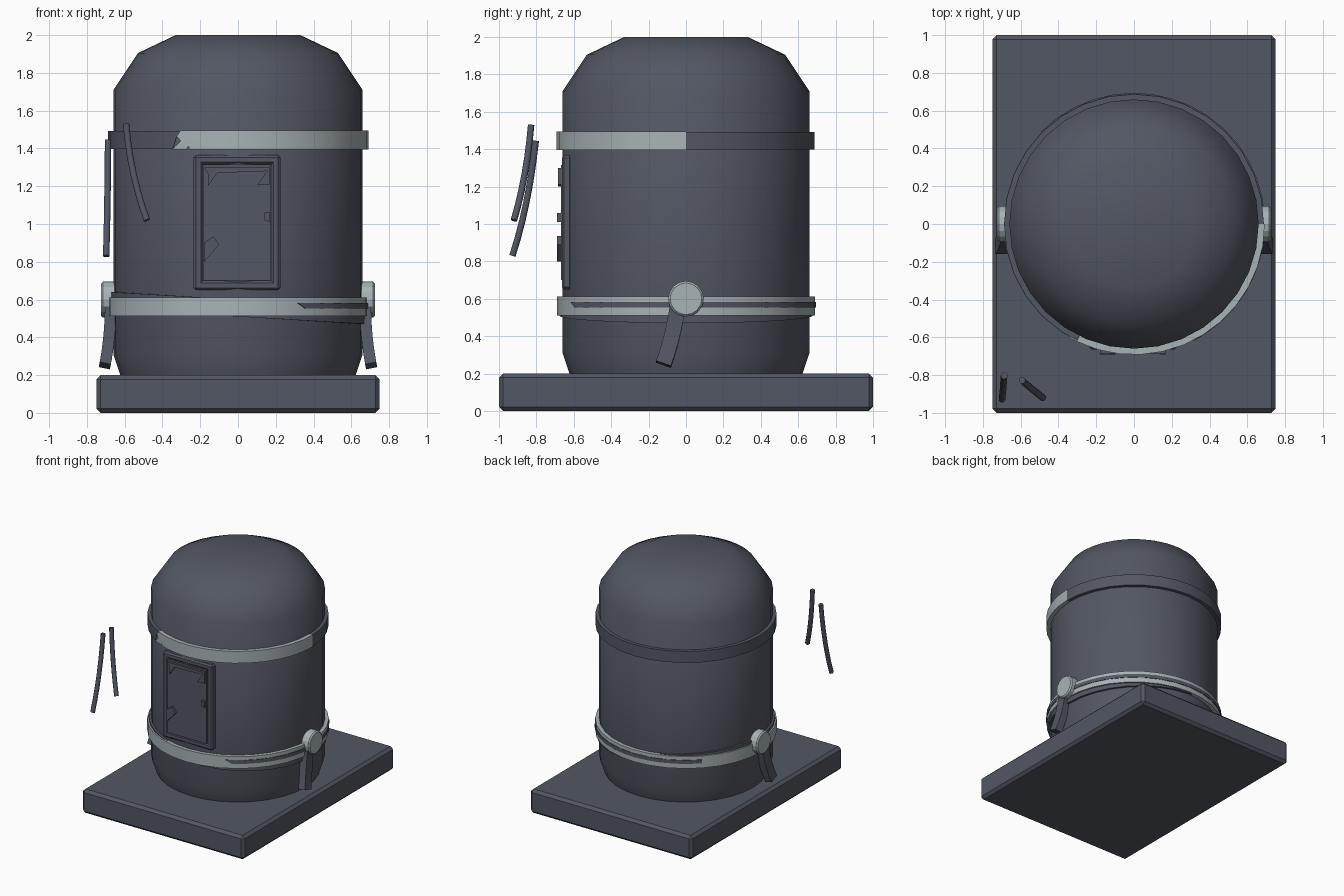
import bpy, bmesh, math
from mathutils import Vector, Matrix

old = bpy.data.objects.get("Cube")
if old:
    bpy.data.objects.remove(old)


def material(name, rgb):
    m = bpy.data.materials.new(name)
    m.use_nodes = True
    m.diffuse_color = (*rgb, 1)
    m.node_tree.nodes["Principled BSDF"].inputs["Base Color"].default_value = (*rgb, 1)
    return m


DARK = material("dark slate metal", (0.085, 0.095, 0.125))
LIGHT = material("pale steel", (0.39, 0.45, 0.47))


def finish(name, bm, mat, smooth=None):
    bmesh.ops.recalc_face_normals(bm, faces=bm.faces)
    me = bpy.data.meshes.new(name)
    bm.to_mesh(me)
    bm.free()
    ob = bpy.data.objects.new(name, me)
    bpy.context.collection.objects.link(ob)
    me.materials.append(mat)
    if smooth:
        bpy.ops.object.select_all(action="DESELECT")
        ob.select_set(True)
        bpy.context.view_layer.objects.active = ob
        bpy.ops.object.shade_smooth_by_angle(angle=math.radians(smooth))
    return ob


def sweep(name, loop, a0, a1, n, mat, torn=None, tilt=0, smooth=30):
    """Turn a closed (radius, z) loop about z from a0 to a1 degrees."""
    full = a1 - a0 >= 360
    bm = bmesh.new()
    rings = []
    for i in range(n if full else n + 1):
        ring = []
        for k, (r, z) in enumerate(loop):
            a = a0 + (a1 - a0) * i / n
            if torn and i == 0:
                a += torn[k]
            a = math.radians(a)
            ring.append(bm.verts.new((r * math.cos(a), r * math.sin(a), z - tilt * math.cos(a))))
        rings.append(ring)
    m = len(loop)
    for i in range(n):
        p, q = rings[i], rings[(i + 1) % len(rings)]
        for k in range(m):
            bm.faces.new((p[k], p[(k + 1) % m], q[(k + 1) % m], q[k]))
    if not full:
        bm.faces.new(rings[0])
        bm.faces.new(rings[-1])
    return finish(name, bm, mat, smooth)


def rect(r0, r1, z0, z1):
    return [(r0, z0), (r1, z0), (r1, z1), (r0, z1)]


def box(name, lo, hi, mat, bevel=0):
    lo, hi = Vector(lo), Vector(hi)
    bm = bmesh.new()
    bmesh.ops.create_cube(bm, size=1, matrix=Matrix.Translation((lo + hi) / 2) @ Matrix.Diagonal((*(hi - lo), 1)))
    if bevel:
        bmesh.ops.bevel(bm, geom=bm.edges[:], offset=bevel, segments=1, affect="EDGES")
    return finish(name, bm, mat)


def plate(name, outline, y0, y1, mat):
    """Extrude an (x, z) outline between two depths."""
    bm = bmesh.new()
    face = bm.faces.new([bm.verts.new((x, y0, z)) for x, z in outline])
    new = bmesh.ops.extrude_face_region(bm, geom=[face])["geom"]
    bmesh.ops.translate(bm, vec=(0, y1 - y0, 0), verts=[v for v in new if isinstance(v, bmesh.types.BMVert)])
    return finish(name, bm, mat)


def bar(name, a, mid, b, hx, hy, sides, mat, smooth=None):
    """Bent bar: a cross-section of given half sizes carried along a curve."""
    a, mid, b = Vector(a), Vector(mid), Vector(b)
    bm = bmesh.new()
    rings = []
    for i in range(7):
        t = i / 6
        c = a * (1 - t) ** 2 + mid * 2 * t * (1 - t) + b * t * t
        d = ((mid - a) * (1 - t) + (b - mid) * t).normalized()
        u = Vector((0, 1, 0)).cross(d).normalized()
        v = d.cross(u)
        ring = []
        for k in range(sides):
            w = 2 * math.pi * (k + 0.5) / sides
            s = 1 / math.cos(math.pi / sides)
            ring.append(bm.verts.new(c + u * hx * s * math.cos(w) + v * hy * s * math.sin(w)))
        rings.append(ring)
    for p, q in zip(rings, rings[1:]):
        for k in range(sides):
            bm.faces.new((p[k], p[(k + 1) % sides], q[(k + 1) % sides], q[k]))
    bm.faces.new(rings[0])
    bm.faces.new(rings[-1])
    return finish(name, bm, mat, smooth)


# Base slab
box("base_slab", (-0.75, -1, 0), (0.75, 1, 0.2), DARK, 0.022)

# Barrel with domed top
bm = bmesh.new()
profile = [(0, 0.19), (0.62, 0.19), (0.66, 0.31), (0.66, 1.71), (0.53, 1.905), (0.33, 2.0), (0, 2.0)]
verts = [bm.verts.new((r, 0, z)) for r, z in profile]
edges = [bm.edges.new(pair) for pair in zip(verts, verts[1:])]
bmesh.ops.spin(bm, geom=verts + edges, cent=(0, 0, 0), axis=(0, 0, 1), angle=2 * math.pi, steps=32)
bmesh.ops.remove_doubles(bm, verts=bm.verts, dist=0.0005)
finish("barrel", bm, DARK, 50)

# Upper band: dark ring with a torn pale strip over the front
sweep("upper_band", rect(0.64, 0.688, 1.397, 1.493), 0, 360, 32, DARK)
strip = [(0.65, 1.395), (0.692, 1.395), (0.692, 1.415), (0.692, 1.44), (0.692, 1.465), (0.692, 1.495), (0.65, 1.495)]
sweep("upper_band_strip", strip, -116, 0, 12, LIGHT, torn=[-4, -4, -2.5, 0, -2, 0, 0])

# Lower band, its dark groove and the sagging strap under it
sweep("lower_band", rect(0.64, 0.69, 0.512, 0.612), 0, 360, 32, LIGHT)
sweep("lower_band_groove", rect(0.66, 0.694, 0.553, 0.583), -59, 135, 22, DARK,
      torn=[0, 0, -4, -4])
sweep("sagging_strap", rect(0.64, 0.678, 0.51, 0.60), 0, 360, 32, DARK, tilt=0.04)

# Side knobs and levers
for side, s in (("left", 1), ("right", -1)):
    bm = bmesh.new()
    turn = Matrix.Translation((s * 0.685, 0, 0.6)) @ Matrix.Rotation(math.pi / 2, 4, "Y")
    bmesh.ops.create_cone(bm, cap_ends=True, segments=16, radius1=0.095, radius2=0.095, depth=0.08, matrix=turn)
    rims = [e for e in bm.edges if len(e.link_faces) == 2 and any(len(f.verts) > 4 for f in e.link_faces)]
    bmesh.ops.bevel(bm, geom=rims, offset=0.01, segments=1, affect="EDGES")
    finish(side + "_knob", bm, LIGHT)
    bar(side + "_lever", (s * 0.675, -0.04, 0.6), (s * 0.672, -0.06, 0.42), (s * 0.705, -0.12, 0.25),
        0.03, 0.042, 4, DARK)

# Door frame: four bevelled rails
X0, X1, Z0, Z1, W = -0.235, 0.225, 0.65, 1.365, 0.05
YF, YB = -0.664, -0.61
box("door_rail_right", (X0, YF, Z0), (X0 + W, YB, Z1), DARK, 0.012)
box("door_rail_left", (X1 - W, YF, Z0), (X1, YB, Z1), DARK, 0.012)
box("door_rail_bottom", (X0, YF, Z0), (X1, YB, Z0 + W), DARK, 0.012)
box("door_rail_top", (X0, YF, Z1 - W), (X1, YB, Z1), DARK, 0.012)

# Door panel with dented patches and a latch
box("door_panel", (X0 + W, -0.668, Z0 + W), (X1 - W, -0.62, Z1 - W), DARK)
plate("door_upper_dent", [(-0.18, 1.3), (0.17, 1.3), (0.17, 1.21), (0.1, 1.205), (0.155, 1.28), (-0.11, 1.27),
                          (-0.16, 1.2), (-0.155, 1.26)], -0.66, -0.685, DARK)
plate("door_lower_dent", [(-0.18, 0.8), (-0.1, 0.89), (-0.13, 0.935), (-0.18, 0.9)], -0.66, -0.69, DARK)
plate("door_latch", [(0.14, 1.02), (0.17, 1.01), (0.17, 1.06), (0.14, 1.06)], -0.66, -0.69, DARK)

# Two loose bent rods ahead of the barrel
bar("inner_rod", (-0.593, -0.828, 1.53), (-0.568, -0.852, 1.25), (-0.482, -0.92, 1.02), 0.017, 0.017, 8, DARK, 50)
bar("outer_rod", (-0.688, -0.803, 1.445), (-0.69, -0.84, 1.1), (-0.698, -0.928, 0.83), 0.017, 0.017, 8, DARK, 50)
